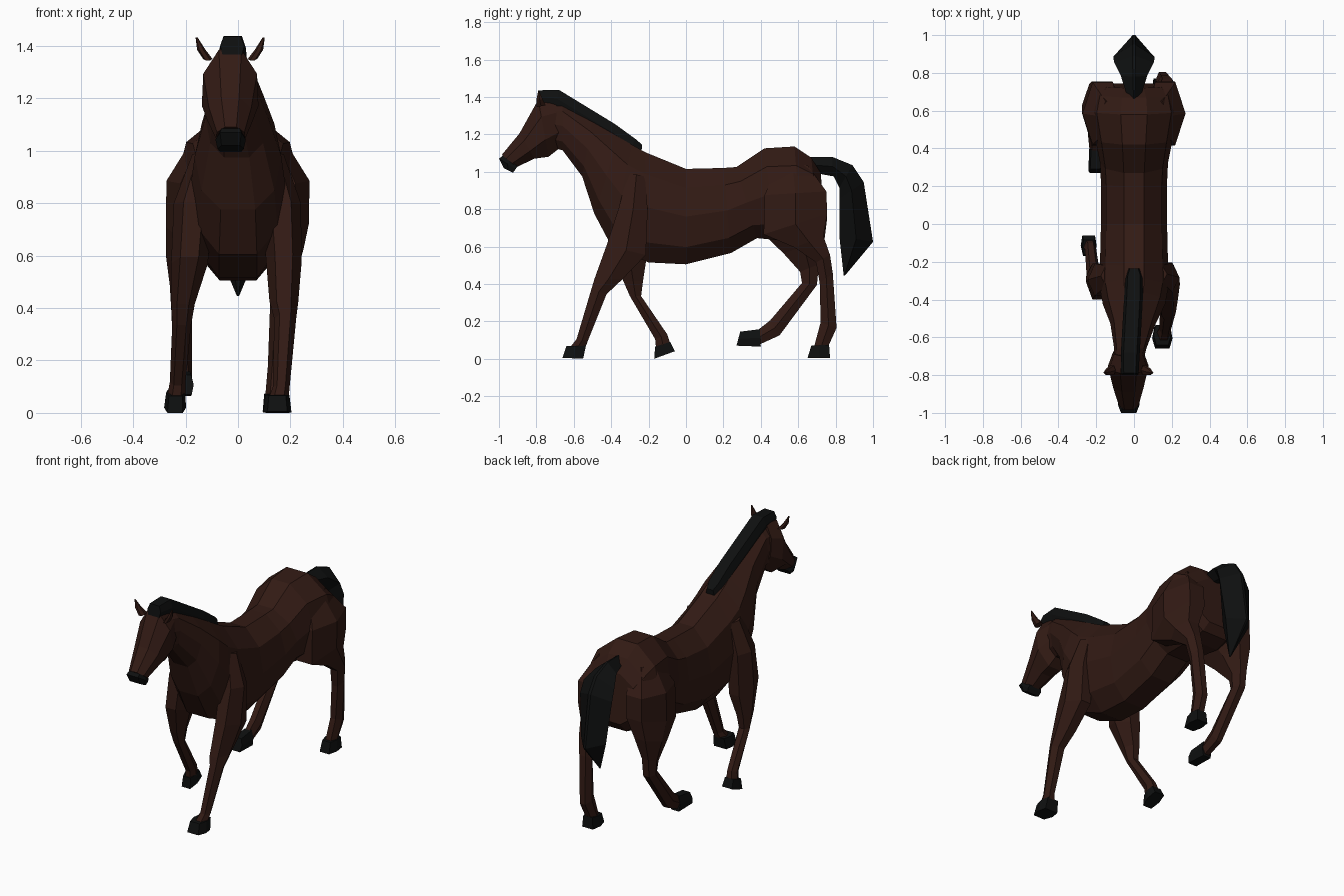
import bpy, bmesh


def material(name, colour):
    m = bpy.data.materials.new(name)
    m.diffuse_color = (*colour, 1)
    return m


COAT = material("brown_coat", (0.032, 0.0105, 0.007))
DARK = material("dark_hair_and_hoof", (0.0045, 0.005, 0.005))

# Half cross-sections: (fraction from first to second side point, width factor)
BODY = [(0, .3), (.2, .84), (.5, 1), (.82, .84), (1, .4)]
NECK = [(0, .4), (.3, .95), (.7, 1), (1, .4)]
LEG = [(0, .5), (.5, 1), (1, .5)]
HOOF = [(0, .7), (.5, 1), (1, .8)]
TAIL = [(0, .08), (.5, 1), (1, .35)]


def loft(name, shape, rings, mat=COAT):
    """Each ring: y1, z1, y2, z2 (side-view edge points), centre x, half width."""
    bm = bmesh.new()
    section = [(t, w) for t, w in shape] + [(t, -w) for t, w in reversed(shape)]
    loops = [[bm.verts.new((cx + f * w, y1 + (y2 - y1) * t, z1 + (z2 - z1) * t))
              for t, f in section] for y1, z1, y2, z2, cx, w in rings]
    n = len(section)
    for a, b in zip(loops, loops[1:]):
        for i in range(n):
            j = (i + 1) % n
            bm.faces.new((a[i], a[j], b[j], b[i]))
    bm.faces.new(loops[0])
    bm.faces.new(loops[-1])
    bmesh.ops.recalc_face_normals(bm, faces=bm.faces)
    mesh = bpy.data.meshes.new(name)
    bm.to_mesh(mesh)
    bm.free()
    mesh.materials.append(mat)
    ob = bpy.data.objects.new(name, mesh)
    bpy.context.collection.objects.link(ob)
    return ob


# Trunk from rump to chest, continuing up the neck
loft("body_and_neck", BODY, [
    (.72, 1.0, .745, .70, 0, .17),
    (.67, 1.08, .71, .65, 0, .215),
    (.58, 1.14, .62, .63, 0, .235),
    (.42, 1.13, .48, .64, 0, .205),
    (.27, 1.03, .38, .65, 0, .18),
    (.20, 1.025, .24, .57, 0, .175),
    (0, 1.02, 0, .51, 0, .175),
    (-.22, 1.11, -.20, .52, 0, .18),
    (-.29, 1.15, -.40, .61, 0, .18),
    (-.36, 1.19, -.49, .78, 0, .165),
    (-.50, 1.28, -.555, .98, -.005, .12),
    (-.66, 1.38, -.66, 1.12, -.02, .085),
    (-.74, 1.39, -.70, 1.13, -.03, .08)])

# Head, nose and ears
loft("head", NECK, [
    (-.70, 1.40, -.665, 1.14, -.03, .08),
    (-.79, 1.39, -.735, 1.085, -.03, .108),
    (-.89, 1.21, -.81, 1.075, -.03, .085),
    (-.985, 1.095, -.905, 1.03, -.028, .055)])
loft("nose", HOOF, [
    (-.98, 1.09, -.90, 1.035, -.028, .05),
    (-1.0, 1.075, -.91, 1.02, -.028, .058),
    (-.975, 1.025, -.925, 1.0, -.028, .05)], DARK)
for side, label in ((1, "left"), (-1, "right")):
    loft(label + "_ear", LEG, [
        (-.80, 1.35, -.75, 1.36, -.03 + side * .085, .018),
        (-.80, 1.39, -.765, 1.39, -.03 + side * .11, .016),
        (-.79, 1.437, -.785, 1.437, -.03 + side * .128, .004)])

# Mane and tail
loft("mane", HOOF, [
    (-.79, 1.44, -.80, 1.37, -.022, .046),
    (-.68, 1.443, -.70, 1.35, -.02, .05),
    (-.38, 1.26, -.42, 1.18, -.003, .05),
    (-.27, 1.18, -.31, 1.10, 0, .047),
    (-.235, 1.15, -.24, 1.08, 0, .03)], DARK)
loft("tail", TAIL, [
    (.64, 1.085, .68, 1.0, 0, .03),
    (.78, 1.085, .79, .98, 0, .07),
    (.89, 1.04, .82, .92, 0, .105),
    (.95, .95, .82, .86, 0, .11),
    (1.0, .63, .82, .66, 0, .085),
    (.85, .45, .843, .45, 0, .004)], DARK)

# Forelegs: one reaching forward, one swept back
loft("front_leg_forward", LEG, [
    (-.31, 1.0, -.22, .98, .125, .05),
    (-.36, .81, -.205, .80, .165, .075),
    (-.425, .61, -.215, .56, .175, .068),
    (-.49, .43, -.34, .43, .175, .055),
    (-.505, .38, -.425, .35, .18, .042),
    (-.585, .11, -.525, .10, .165, .032),
    (-.625, .06, -.54, .06, .155, .038)])
loft("front_hoof_forward", HOOF, [
    (-.64, .072, -.535, .075, .15, .046),
    (-.66, .01, -.55, .005, .15, .054)], DARK)
loft("front_leg_back", LEG, [
    (-.33, 1.0, -.22, .98, -.125, .05),
    (-.38, .81, -.21, .80, -.17, .075),
    (-.40, .60, -.21, .55, -.185, .07),
    (-.335, .42, -.23, .42, -.21, .045),
    (-.30, .34, -.24, .34, -.215, .036),
    (-.165, .11, -.10, .135, -.23, .03),
    (-.16, .06, -.085, .09, -.235, .034)])
loft("front_hoof_back", HOOF, [
    (-.165, .07, -.085, .095, -.238, .036),
    (-.17, .005, -.06, .045, -.24, .042)], DARK)

# Hind legs: one planted, one lifted
loft("hind_leg_planted", LEG, [
    (.49, 1.04, .65, 1.04, .12, .06),
    (.42, .88, .75, .90, .165, .108),
    (.415, .67, .755, .78, .165, .105),
    (.58, .60, .735, .66, .175, .075),
    (.695, .52, .77, .56, .175, .05),
    (.715, .41, .785, .46, .165, .042),
    (.72, .20, .805, .17, .15, .036),
    (.685, .07, .76, .07, .14, .036)])
loft("hind_hoof_planted", HOOF, [
    (.67, .075, .765, .08, .14, .04),
    (.65, .01, .77, .01, .14, .046)], DARK)
loft("hind_leg_lifted", LEG, [
    (.49, 1.04, .65, 1.04, -.12, .06),
    (.42, .88, .75, .90, -.165, .108),
    (.415, .67, .755, .76, -.17, .105),
    (.52, .57, .74, .64, -.20, .075),
    (.61, .47, .71, .51, -.215, .045),
    (.62, .41, .70, .40, -.215, .04),
    (.45, .21, .50, .13, -.21, .034),
    (.38, .155, .39, .08, -.205, .03)])
loft("hind_hoof_lifted", HOOF, [
    (.395, .163, .40, .07, -.205, .033),
    (.29, .15, .27, .075, -.205, .036)], DARK)

# Settle the whole model onto the ground
objs = list(bpy.context.scene.objects)
low = min(v.co.z for o in objs for v in o.data.vertices)
for o in objs:
    for v in o.data.vertices:
        v.co.z -= low
